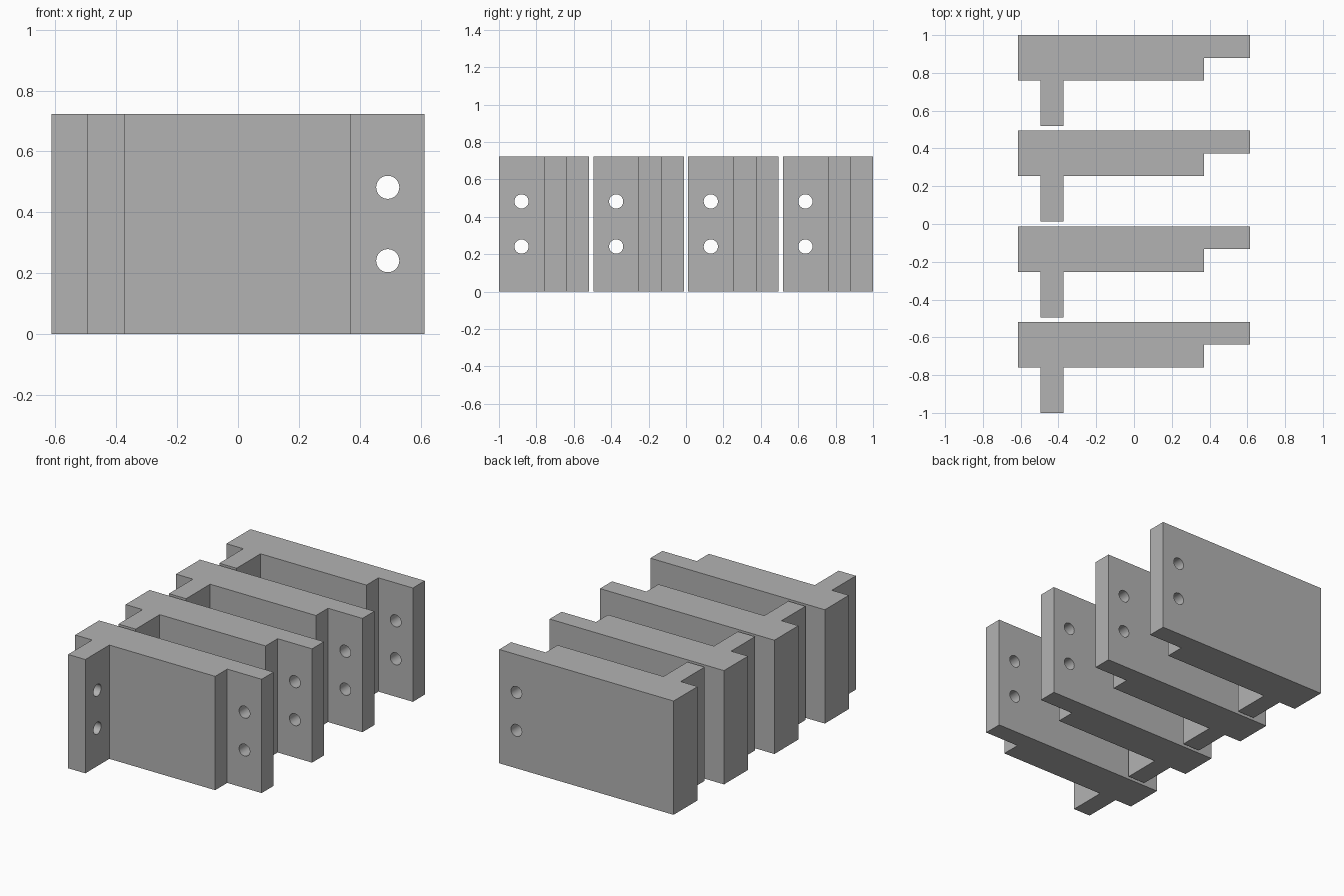
import bpy, bmesh, math
from mathutils import Matrix

if "Cube" in bpy.data.objects:
    bpy.data.objects.remove(bpy.data.objects["Cube"])

HEIGHT = 0.723
PITCH = 0.506
HOLE_R = 0.038
HOLE_Z = (0.241, 0.482)

grey = bpy.data.materials.new("plain grey")
grey.diffuse_color = (0.45, 0.45, 0.45, 1)
grey.use_nodes = True
grey.node_tree.nodes["Principled BSDF"].inputs["Base Color"].default_value = grey.diffuse_color


def add_object(name, bm):
    bmesh.ops.recalc_face_normals(bm, faces=bm.faces[:])
    mesh = bpy.data.meshes.new(name)
    bm.to_mesh(mesh)
    bm.free()
    mesh.materials.append(grey)
    obj = bpy.data.objects.new(name, mesh)
    bpy.context.collection.objects.link(obj)
    return obj


# Plan outline of one bracket: thick body, rear flange on the right, front fin on the left
outline = [(-0.613, 0), (-0.613, -0.241), (-0.494, -0.241), (-0.494, -0.482),
           (-0.373, -0.482), (-0.373, -0.241), (0.371, -0.241), (0.371, -0.12),
           (0.613, -0.12), (0.613, 0)]
bm = bmesh.new()
face = bm.faces.new([bm.verts.new((x, y, 0)) for x, y in outline])
ext = bmesh.ops.extrude_face_region(bm, geom=[face])
bmesh.ops.translate(bm, vec=(0, 0, HEIGHT),
                    verts=[v for v in ext["geom"] if isinstance(v, bmesh.types.BMVert)])
bracket = add_object("bracket_1", bm)

# Bolt holes: two through the flange (along y), two through the fin (along x)
bm = bmesh.new()
for z in HOLE_Z:
    for x, y, axis in ((0.492, -0.06, 'X'), (-0.4335, -0.3615, 'Y')):
        place = Matrix.Translation((x, y, z)) @ Matrix.Rotation(math.pi / 2, 4, axis)
        bmesh.ops.create_cone(bm, cap_ends=True, segments=32, radius1=HOLE_R,
                              radius2=HOLE_R, depth=0.18, matrix=place)
cutter = add_object("hole_cutter", bm)
cutter.hide_render = True

cut = bracket.modifiers.new("holes", 'BOOLEAN')
cut.operation = 'DIFFERENCE'
cut.solver = 'EXACT'
cut.object = cutter
bpy.context.view_layer.objects.active = bracket
bracket.select_set(True)
bpy.ops.object.modifier_apply(modifier=cut.name)
bpy.ops.object.shade_smooth_by_angle(angle=math.radians(30))
bpy.data.objects.remove(cutter)

# Row of four identical brackets, front to back
bracket.location.y = -0.518
for i in range(1, 4):
    copy = bpy.data.objects.new(f"bracket_{i + 1}", bracket.data)
    copy.location.y = -0.518 + i * PITCH
    bpy.context.collection.objects.link(copy)
